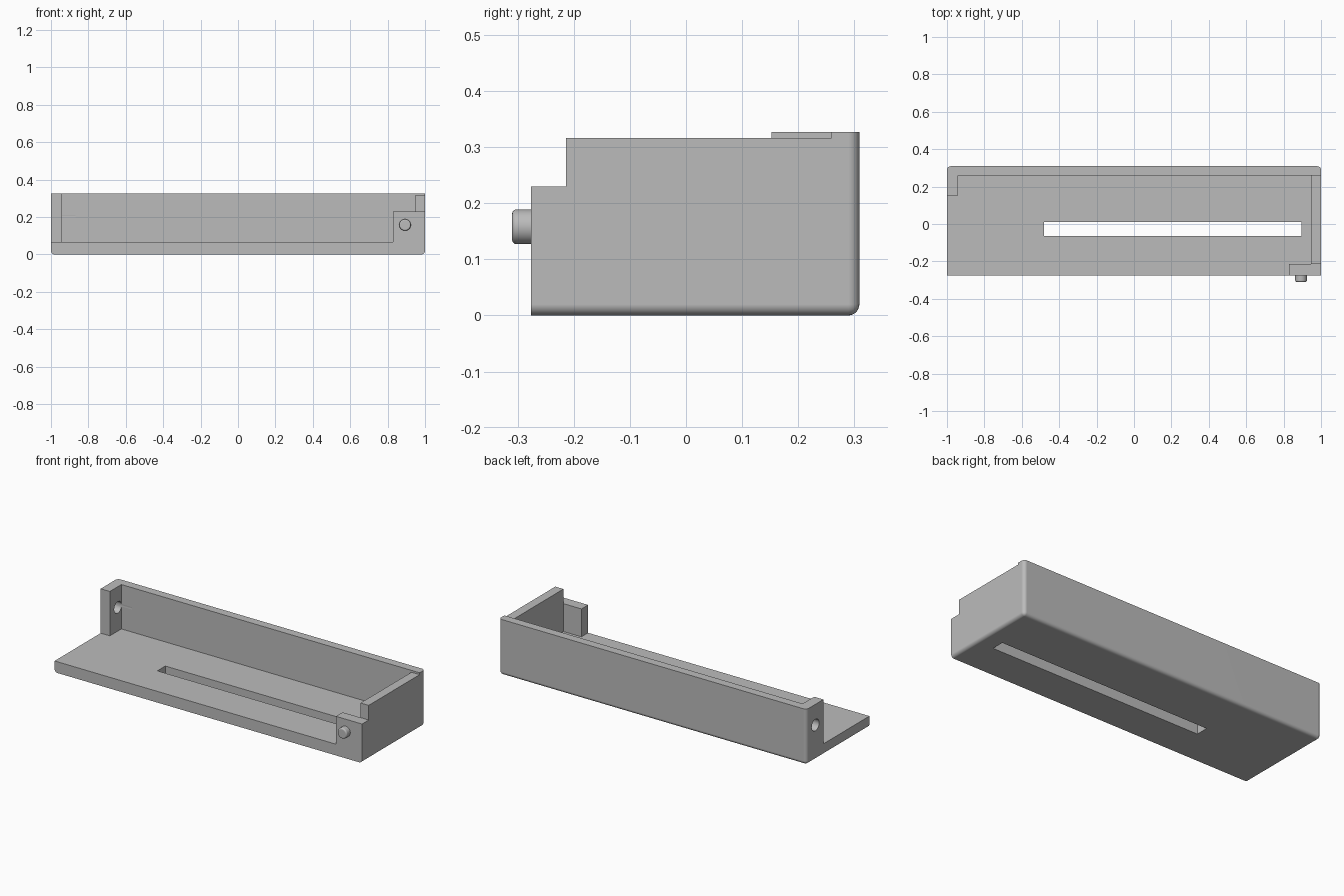
import bpy
import bmesh
import math
from mathutils import Matrix, Vector

cube = bpy.data.objects.get("Cube")
if cube:
    bpy.data.objects.remove(cube, do_unlink=True)

grey = bpy.data.materials.new("plain grey")
grey.use_nodes = True
colour = (0.5, 0.5, 0.5, 1)
grey.diffuse_color = colour
grey.node_tree.nodes["Principled BSDF"].inputs["Base Color"].default_value = colour

# Main dimensions
FRONT, BACK, TOP, FLOOR = -0.276, 0.309, 0.327, 0.066
WALL_Y, STEP_Y = 0.259, -0.214
OUT = 1.2


def make_object(name, bm):
    bmesh.ops.recalc_face_normals(bm, faces=bm.faces)
    mesh = bpy.data.meshes.new(name)
    bm.to_mesh(mesh)
    bm.free()
    mesh.materials.append(grey)
    obj = bpy.data.objects.new(name, mesh)
    bpy.context.collection.objects.link(obj)
    return obj


def box_bmesh(x, y, z):
    bm = bmesh.new()
    bmesh.ops.create_cube(bm, size=1)
    for v in bm.verts:
        v.co = Vector([span[0] if c < 0 else span[1]
                       for span, c in zip((x, y, z), v.co)])
    return bm


def rod_bmesh(radius, length, centre, axis):
    bm = bmesh.new()
    turn = Vector((0, 0, 1)).rotation_difference(Vector(axis)).to_matrix().to_4x4()
    bmesh.ops.create_cone(bm, cap_ends=True, segments=40, radius1=radius,
                          radius2=radius, depth=length,
                          matrix=Matrix.Translation(centre) @ turn)
    return bm


def activate(obj):
    bpy.ops.object.select_all(action='DESELECT')
    obj.select_set(True)
    bpy.context.view_layer.objects.active = obj


def cut(obj, bm):
    cutter = make_object("cutter", bm)
    cutter.hide_render = True
    mod = obj.modifiers.new("cut", 'BOOLEAN')
    mod.operation, mod.solver, mod.object = 'DIFFERENCE', 'EXACT', cutter
    activate(obj)
    bpy.ops.object.modifier_apply(modifier=mod.name)
    bpy.data.objects.remove(cutter, do_unlink=True)


def finish(obj):
    activate(obj)
    bpy.ops.object.shade_smooth_by_angle(angle=math.radians(30))
    mod = obj.modifiers.new("even shading", 'WEIGHTED_NORMAL')
    mod.keep_sharp = True


# Solid block with rounded side, back and upright rear edges
bm = box_bmesh((-1, 1), (FRONT, BACK), (0, TOP))
rounded = []
for e in bm.edges:
    mid = (e.verts[0].co + e.verts[1].co) / 2
    low = mid.z < 0.01
    rear = mid.y > BACK - 0.01
    side = abs(mid.x) > 0.99
    if (low and (side or rear)) or (rear and side):
        rounded.append(e)
bmesh.ops.bevel(bm, geom=rounded, offset=0.02, segments=6, profile=0.5,
                affect='EDGES')
body = make_object("tray_body", bm)

# Inner space, open front and side, then the stepped wall tops
cut(body, box_bmesh((-0.94, 0.947), (STEP_Y, WALL_Y), (FLOOR, OUT)))
cut(body, box_bmesh((-OUT, 0.83), (-OUT, 0.152), (FLOOR, OUT)))
cut(body, box_bmesh((0.8, OUT), (-OUT, STEP_Y), (0.23, OUT)))
cut(body, box_bmesh((0.9, OUT), (-OUT, WALL_Y), (0.316, OUT)))

# Long floor slot and pivot hole in the short end wall
cut(body, box_bmesh((-0.48, 0.895), (-0.064, 0.01), (-OUT, OUT)))
cut(body, rod_bmesh(0.034, 0.2, (-0.97, 0.226, 0.205), (1, 0, 0)))
finish(body)

# Round pivot peg with a softened tip
tip = -0.31
base = FRONT + 0.01
bm = rod_bmesh(0.031, base - tip, (0.893, (tip + base) / 2, 0.158), (0, 1, 0))
rim = [e for e in bm.edges if all(v.co.y < tip + 0.001 for v in e.verts)]
bmesh.ops.bevel(bm, geom=rim, offset=0.008, segments=4, profile=0.5,
                affect='EDGES')
finish(make_object("pivot_peg", bm))
